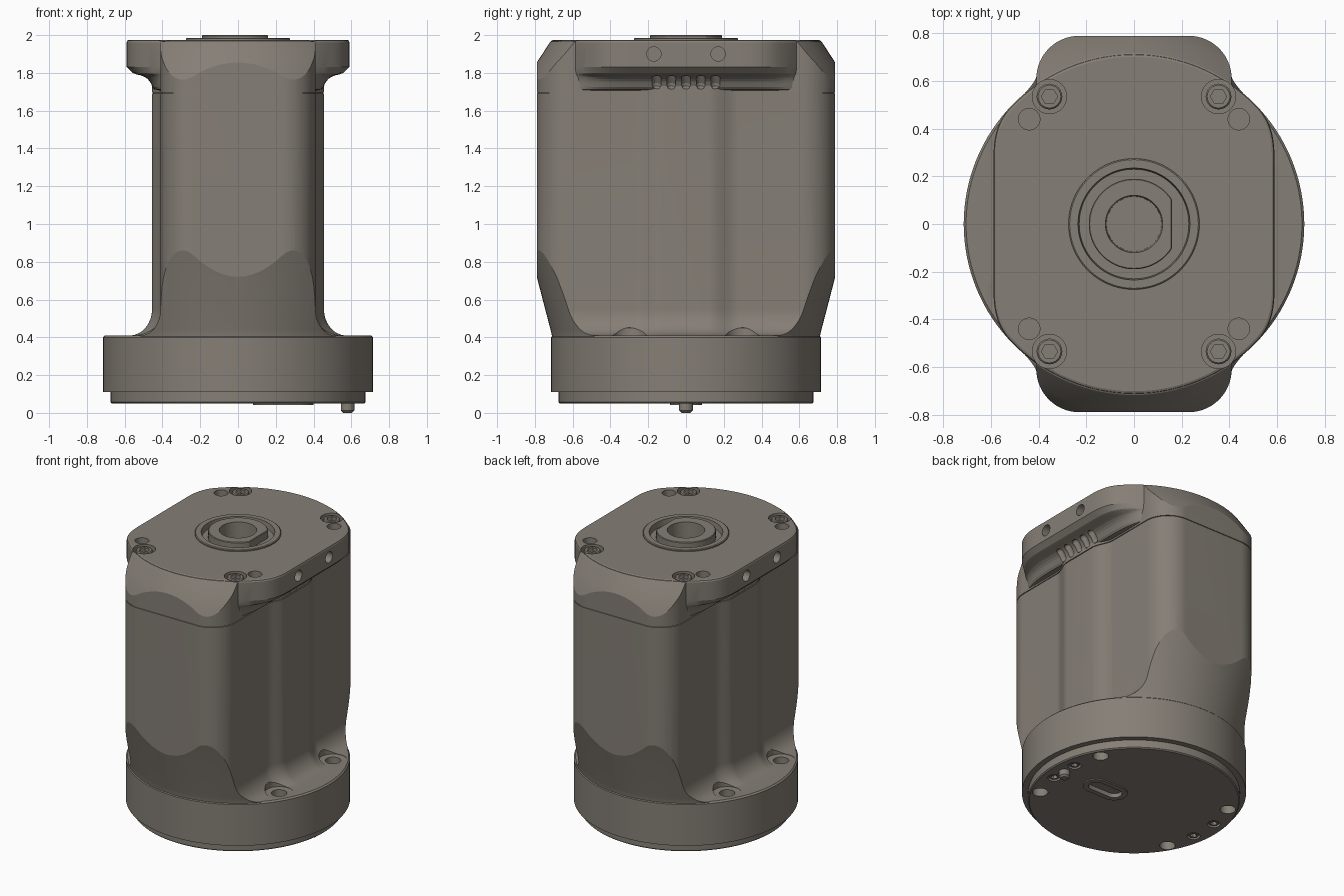
import bpy, bmesh, math
from mathutils import Matrix

if "Cube" in bpy.data.objects:
    bpy.data.objects.remove(bpy.data.objects["Cube"])

TAU = 2 * math.pi
SIDES = [(sx, sy) for sx in (1, -1) for sy in (1, -1)]


def circle(r, n=96, flat=None):
    pts = [(r * math.cos(TAU * i / n), r * math.sin(TAU * i / n)) for i in range(n)]
    return [(min(x, flat), y) for x, y in pts] if flat else pts


def hexagon(r, n=24):
    sixth = TAU / 6
    return [(x * k, y * k) for i, (x, y) in enumerate(circle(r, n))
            for k in [math.cos(sixth / 2) / math.cos((TAU * i / n) % sixth - sixth / 2)]]


def stadium(hl, hw):
    return [(x + math.copysign(hl - hw, x), y) for x, y in circle(hw, 30)]


def soft_clamp(x, limit, k=.07):
    """Limit |x| with a rounded shoulder."""
    h = max(k - abs(abs(x) - limit), 0) / k
    return math.copysign(min(abs(x), limit) - h * h * k / 4, x)


def loft(bm, rings, matrix=Matrix()):
    """Skin a stack of (outline, z) rings and cap both ends."""
    loops = [[bm.verts.new(matrix @ Matrix.Translation((x, y, z)).translation)
              for x, y in outline] for outline, z in rings]
    n = len(loops[0])
    for a, b in zip(loops, loops[1:]):
        for i in range(n):
            bm.faces.new((a[i], a[(i + 1) % n], b[(i + 1) % n], b[i]))
    bm.faces.new(loops[0][::-1])
    bm.faces.new(loops[-1])


def lathe(bm, profile, matrix=Matrix(), n=96):
    loft(bm, [(circle(r, n), z) for r, z in profile], matrix)


def finish(bm, name):
    bmesh.ops.recalc_face_normals(bm, faces=bm.faces)
    me = bpy.data.meshes.new(name)
    bm.to_mesh(me)
    bm.free()
    ob = bpy.data.objects.new(name, me)
    bpy.context.collection.objects.link(ob)
    return ob


def make(name, builder, *args):
    bm = bmesh.new()
    builder(bm, *args)
    return finish(bm, name)


def boolean(ob, other, op):
    m = ob.modifiers.new("bool", 'BOOLEAN')
    m.operation, m.object, m.solver = op, other, 'EXACT'
    bpy.context.view_layer.objects.active = ob
    bpy.ops.object.modifier_apply(modifier=m.name)
    bpy.data.objects.remove(other)


def at(x, y, z=0):
    return Matrix.Translation((x, y, z))


# Housing cross-section: rounded corners with a raised band down each side
quarter = [(.41 + .0225 * (1 + math.cos(math.pi * t / 12)), .12 + .16 * t / 12) for t in range(13)]
quarter += [(.23 + .18 * math.cos(a), .61 + .18 * math.sin(a))
            for a in [math.pi / 2 * i / 16 for i in range(17)]]
half = quarter + [(-x, y) for x, y in quarter[::-1]]
section = half + [(x, -y) for x, y in half[::-1]]

# Housing: flared foot, straight column, seam groove under the cap
foot = [(.55 - .14 * math.sin(a), 1 + .26 * (1 - math.cos(a)))
        for a in [math.pi / 2 * i / 14 for i in range(14, -1, -1)]]
stack = [(.36, 1.27, 1)] + [(z, s, 1) for z, s in foot] + [
    (1.690, 1, 1), (1.691, .988, .994), (1.695, .988, .994), (1.696, 1, 1), (1.975, 1, 1)]
housing = make("motor_housing", loft,
               [([(x * sx, y * sy) for x, y in section], z) for z, sx, sy in stack])
clip = make("housing_clip", lathe,
            [(.70, .30), (.71, .41), (.717, .44), (.725, .47), (.79, .72), (.832, .86), (.9, 1.08),
             (.9, 1.6), (.832, 1.765), (.812, 1.81), (.79, 1.855), (.725, 1.955), (.718, 1.965),
             (.70, 1.975), (.69, 1.985)], Matrix(), 128)
boolean(housing, clip, 'INTERSECT')


# Top flange: disc with flattened sides, undercut by a curve that blends into the column
def flange_outline(t, scale=1):
    pts = []
    for x, y in circle(.715, 144):
        inner, outer = soft_clamp(x, .40), soft_clamp(x, .59)
        pts.append(((inner + t * (outer - inner)) * scale, y * scale))
    return pts


under = [(.40, 1.705), (.44, 1.712), (.452, 1.724), (.459, 1.74), (.467, 1.755), (.479, 1.768),
         (.495, 1.779), (.515, 1.787), (.54, 1.793), (.558, 1.80), (.59, 1.832)]
rings = [(flange_outline((x - .40) / .19), z) for x, z in under]
rings += [(flange_outline(1), 1.962), (flange_outline(1, .994), 1.971),
          (flange_outline(1, .982), 1.975)]
boolean(housing, make("top_flange", loft, rings), 'UNION')

# Round base with stepped bottom plate
base = make("round_base", lathe, [(.668, .05), (.675, .057), (.675, .11), (.715, .11),
                                  (.715, .40), (.705, .41)], Matrix(), 128)
boolean(housing, base, 'UNION')

# All holes, pockets and vents in one cutter
bm = bmesh.new()
lathe(bm, [(.25, 1.68), (.25, 2.1)])
for sx, sy in SIDES:
    lathe(bm, [(.072, 1.935), (.072, 2.1)], at(sx * .355, sy * .535), 32)
    lathe(bm, [(.045, 1.90), (.045, 2.1)], at(sx * .44, sy * .44), 32)
    lathe(bm, [(.05, 0), (.05, .405), (.09, .408), (.09, .45), (.03, .53)],
          at(sx * .53, sy * .3), 32)
    lathe(bm, [(.042, 0), (.042, .085)], at(sx * .58, sy * .1), 24)
    lathe(bm, [(.038, -.08), (.038, .08)],
          at(sx * .59, sy * .17, 1.9) @ Matrix.Rotation(math.pi / 2, 4, 'Y'), 24)
for sx in (1, -1):
    for i in range(-2, 3):
        lathe(bm, [(.008, -.012), (.018, -.007), (.024, .006), (.024, .062), (.018, .075),
                   (.008, .08)],
              at(sx * .453, i * .078, 1.728) @ Matrix.Rotation(sx * math.radians(33), 4, 'Y'), 16)
loft(bm, [(stadium(.15, .07), 0), (stadium(.15, .07), .078)], at(.24, 0))
boolean(housing, finish(bm, "hole_cutter"), 'DIFFERENCE')

# Bearing ring and hollow D-shaped shaft
make("bearing_and_shaft", loft,
     [(circle(.275), 1.65), (circle(.275), 1.982), (circle(.27), 1.986), (circle(.235), 1.986),
      (circle(.23), 1.945), (circle(.19, flat=.16), 1.945), (circle(.19, flat=.16), 1.996),
      (circle(.186, flat=.156), 2.0), (circle(.12), 2.0), (circle(.115), 1.71)])

# Socket-head screws, top and bottom
for i, (sx, sy) in enumerate(SIDES):
    for name, matrix, k in (
            ("top_screw", at(sx * .355, sy * .535, 1.97), 1),
            ("bottom_screw", at(sx * .58, sy * .1, .055) @ Matrix.Rotation(math.pi, 4, 'X'), .65)):
        make(f"{name}_{i + 1}", loft,
             [(circle(.054 * k, 24), -.05), (circle(.054 * k, 24), -.006), (circle(.048 * k, 24), 0),
              (hexagon(.034 * k), 0), (hexagon(.034 * k), -.03)], matrix)

# Underside connector and locating pin
make("connector", loft,
     [(stadium(.16, .085), .09), (stadium(.16, .085), .042), (stadium(.125, .05), .042),
      (stadium(.125, .05), .072)], at(.24, 0))
make("locating_pin", lathe, [(.036, .08), (.036, .012), (.024, 0)], at(.58, 0), 24)

# Warm dark grey metal
metal = bpy.data.materials.new("warm_grey_metal")
metal.diffuse_color = (.235, .21, .18, 1)
metal.use_nodes = True
metal.node_tree.nodes["Principled BSDF"].inputs["Base Color"].default_value = metal.diffuse_color
for ob in bpy.context.scene.objects:
    ob.data.materials.clear()
    ob.data.materials.append(metal)
    ob.select_set(True)
bpy.context.view_layer.objects.active = housing
bpy.ops.object.shade_smooth_by_angle(angle=math.radians(12))
